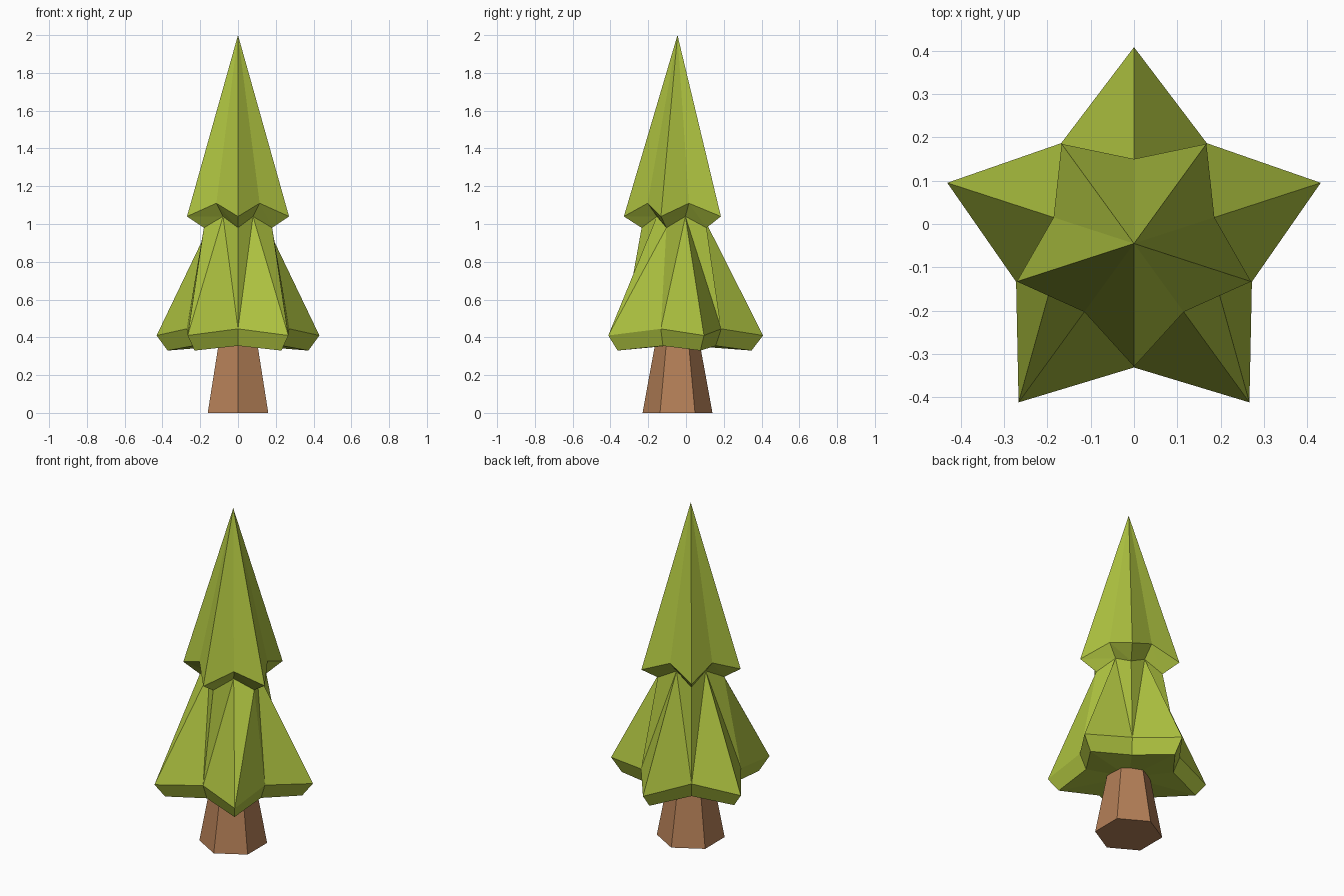
import bpy, bmesh, math

cube = bpy.data.objects.get("Cube")
if cube:
    bpy.data.objects.remove(cube, do_unlink=True)

AXIS_Y = -0.045  # the trunk axis sits slightly forward of centre


def make_material(name, rgb):
    mat = bpy.data.materials.new(name)
    mat.use_nodes = True
    mat.diffuse_color = (*rgb, 1)
    mat.node_tree.nodes["Principled BSDF"].inputs["Base Color"].default_value = (*rgb, 1)
    return mat


def make_object(name, bm, mat):
    bmesh.ops.recalc_face_normals(bm, faces=bm.faces[:])
    mesh = bpy.data.meshes.new(name)
    bm.to_mesh(mesh)
    bm.free()
    mesh.materials.append(mat)
    obj = bpy.data.objects.new(name, mesh)
    obj.location.y = AXIS_Y
    bpy.context.collection.objects.link(obj)
    return obj


def star_ring(bm, even, odd, count=10):
    """Ring starting at the front; even and odd points are (radius, z)."""
    ring = []
    for i in range(count):
        r, z = odd if i % 2 else even
        a = -math.pi / 2 + i * math.tau / count
        ring.append(bm.verts.new((r * math.cos(a), r * math.sin(a), z)))
    return ring


def fan(bm, centre, ring):
    for i, v in enumerate(ring):
        bm.faces.new((centre, v, ring[(i + 1) % len(ring)]))


def loft(bm, top, bottom, flip=None):
    """Join two rings with triangles; flip(i) chooses the other diagonal."""
    n = len(top)
    for i in range(n):
        j = (i + 1) % n
        a, b, c, d = top[i], top[j], bottom[j], bottom[i]
        if flip and flip(i):
            bm.faces.new((a, b, d))
            bm.faces.new((b, c, d))
        else:
            bm.faces.new((a, b, c))
            bm.faces.new((a, c, d))


leaf = make_material("leaf green", (0.42, 0.54, 0.051))
bark = make_material("bark brown", (0.456, 0.212, 0.095))

# Foliage: pointed top tier, waist, and a wider star skirt turned half a step
bm = bmesh.new()
apex = bm.verts.new((0, 0, 2.0))
top_rim = star_ring(bm, (0.284, 1.04), (0.195, 1.11))
waist = star_ring(bm, (0.19, 0.98), (0.135, 1.04))
skirt_rim = star_ring(bm, (0.286, 0.445), (0.453, 0.41))
skirt_hem = star_ring(bm, (0.25, 0.355), (0.392, 0.33))
base = bm.verts.new((0, 0, 0.36))
fan(bm, apex, top_rim)
loft(bm, top_rim, waist)
# One skirt panel has its crease turned the other way
loft(bm, waist, skirt_rim, lambda i: i % 2 == 0 and i != 8 or i == 1)
for i in range(10):
    j = (i + 1) % 10
    bm.faces.new((skirt_rim[i], skirt_rim[j], skirt_hem[j], skirt_hem[i]))
fan(bm, base, skirt_hem)

# Set the creases that run from each skirt tip up to the waist
make_object("foliage", bm, leaf)

# Trunk: tapered hexagonal prism reaching into the foliage
bm = bmesh.new()
upper = star_ring(bm, (0.112, 0.4), (0.112, 0.4), 6)
lower = star_ring(bm, (0.185, 0.0), (0.185, 0.0), 6)
for i in range(6):
    j = (i + 1) % 6
    bm.faces.new((upper[i], upper[j], lower[j], lower[i]))
bm.faces.new(upper)
bm.faces.new(lower)
make_object("trunk", bm, bark)
